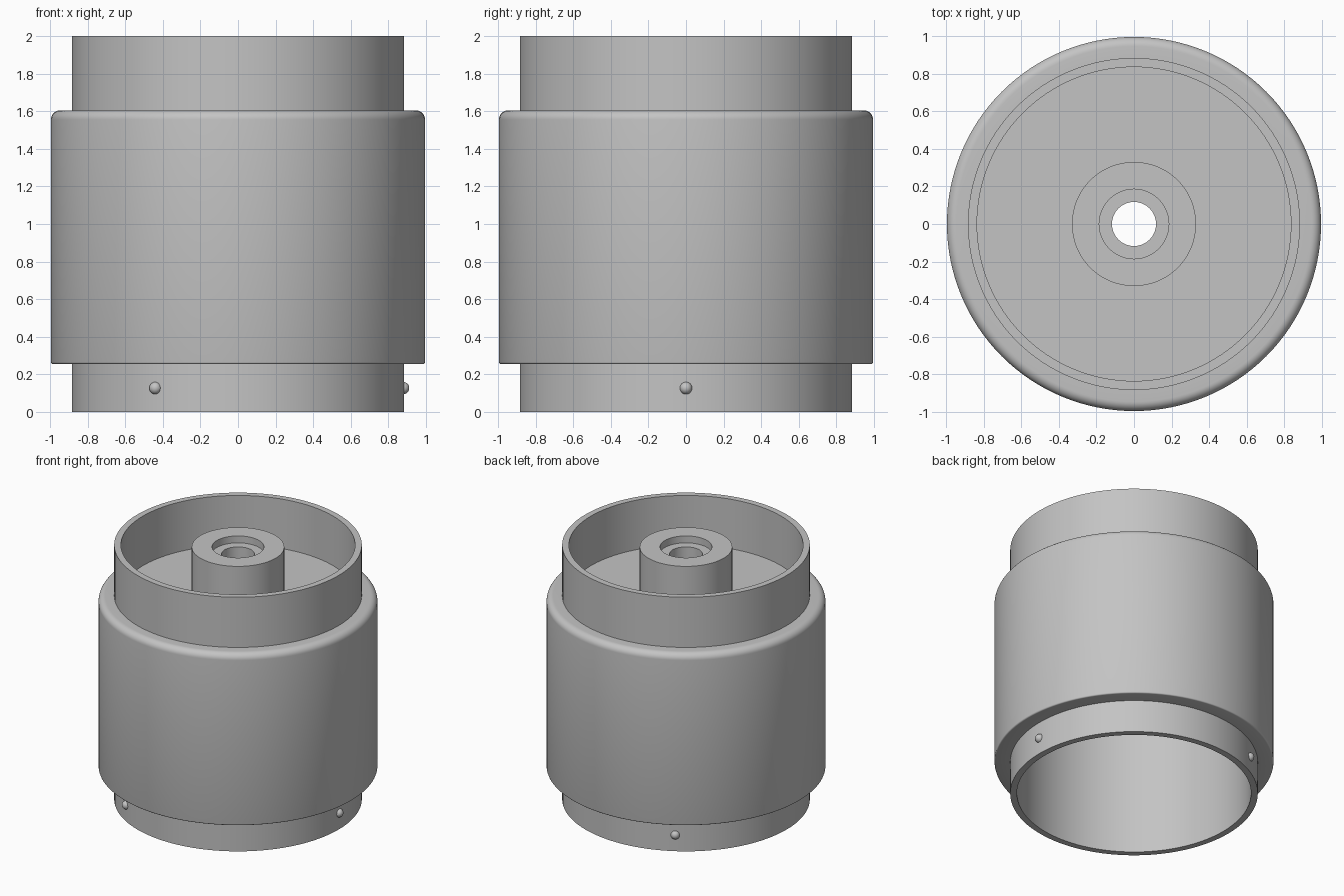
import bpy, bmesh, math
from mathutils import Matrix, Vector

old = bpy.data.objects.get("Cube")
if old:
    bpy.data.objects.remove(old, do_unlink=True)

GREY = (0.55, 0.55, 0.55, 1)
metal = bpy.data.materials.new("satin_grey")
metal.use_nodes = True
metal.diffuse_color = GREY
metal.node_tree.nodes["Principled BSDF"].inputs["Base Color"].default_value = GREY


def finish(name, bm):
    bmesh.ops.recalc_face_normals(bm, faces=bm.faces)
    mesh = bpy.data.meshes.new(name)
    bm.to_mesh(mesh)
    bm.free()
    mesh.materials.append(metal)
    obj = bpy.data.objects.new(name, mesh)
    bpy.context.collection.objects.link(obj)
    bpy.ops.object.select_all(action="DESELECT")
    obj.select_set(True)
    bpy.context.view_layer.objects.active = obj
    bpy.ops.object.shade_smooth_by_angle(angle=math.radians(35))
    return obj


def lathe(name, profile, segments=128):
    """Spin a closed (radius, height) outline around the z axis."""
    bm = bmesh.new()
    verts = [bm.verts.new((r, 0, z)) for r, z in profile]
    edges = [bm.edges.new((v, verts[i - 1])) for i, v in enumerate(verts)]
    bmesh.ops.spin(bm, geom=verts + edges, cent=(0, 0, 0), axis=(0, 0, 1),
                   angle=math.tau, steps=segments, use_merge=True)
    bmesh.ops.remove_doubles(bm, verts=bm.verts, dist=1e-5)
    return finish(name, bm)


def corner(r, z, radius, start, steps):
    """Quarter-circle fillet points around the centre (r, z)."""
    return [(r + radius * math.cos(a), z + radius * math.sin(a))
            for a in (start + math.pi / 2 * i / steps for i in range(steps + 1))]


# Thin inner sleeve, open at both ends
R_SLEEVE, R_BORE = 0.883, 0.835
lathe("inner_sleeve", [(R_BORE, 0), (R_SLEEVE, 0), (R_SLEEVE, 2), (R_BORE, 2)])

# Wide outer collar with a rounded shoulder and a slightly eased lower edge
R_COLLAR, LOW, HIGH = 0.995, 0.255, 1.605
lathe("outer_collar",
      [(0.87, HIGH), (0.87, LOW)]
      + corner(R_COLLAR - 0.01, LOW + 0.01, 0.01, -math.pi / 2, 3)
      + corner(R_COLLAR - 0.05, HIGH - 0.05, 0.05, 0, 8))

# Recessed floor with a raised, counterbored hub
FLOOR = 1.61
lathe("floor_and_hub",
      [(0.117, 1.55), (0.85, 1.55), (0.85, FLOOR), (0.33, FLOOR),
       (0.33, 1.985), (0.185, 1.985), (0.185, 1.93), (0.117, 1.93)])

# Three small round studs evenly spaced near the lower rim
for i in range(3):
    spot = Matrix.Rotation(math.tau * i / 3, 4, "Z") @ Vector((R_SLEEVE - 0.005, 0, 0.127))
    bm = bmesh.new()
    bmesh.ops.create_uvsphere(bm, u_segments=24, v_segments=16, radius=0.033,
                              matrix=Matrix.Translation(spot))
    finish(f"locking_stud_{i + 1}", bm)
